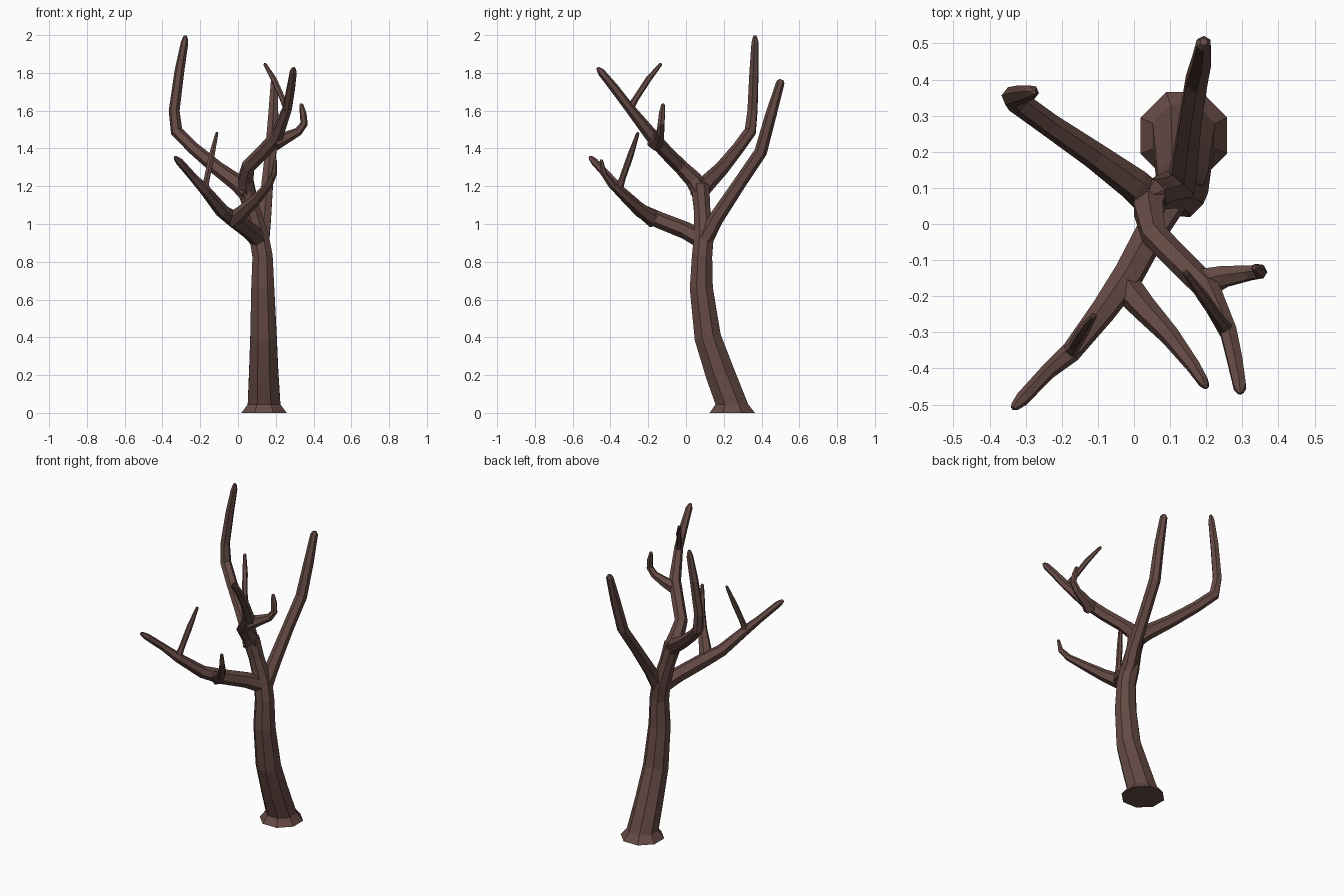
import bpy, bmesh, math
from mathutils import Vector

bark = bpy.data.materials.new("bark")
bark.diffuse_color = (0.13, 0.068, 0.058, 1)


def limb(name, pts, sides=6, grounded=False):
    """Tapered faceted tube through (x, y, z, radius) points, with a blunt tip."""
    centres = [Vector(p[:3]) for p in pts]
    radii = [p[3] for p in pts]
    # blunt, chamfered end
    end = (centres[-1] - centres[-2]).normalized()
    centres.append(centres[-1] + end * radii[-1] * 0.7)
    radii.append(radii[-1] * 0.5)
    bm = bmesh.new()
    rings = []
    n = len(centres)
    side = Vector((1, 0, 0))
    for i, c in enumerate(centres):
        t = Vector((0, 0, 0))
        if i > 0:
            t += (c - centres[i - 1]).normalized()
        if i < n - 1:
            t += (centres[i + 1] - c).normalized()
        if grounded and i < 2:
            t = Vector((0, 0, 1))
        t.normalize()
        if i == 0 and abs(t.x) > 0.9:
            side = Vector((0, 1, 0))
        side = (side - t * side.dot(t)).normalized()
        up = t.cross(side)
        ring = []
        for k in range(sides):
            a = 2 * math.pi * (k + 0.5) / sides
            ring.append(bm.verts.new(c + (side * math.cos(a) + up * math.sin(a)) * radii[i]))
        rings.append(ring)
    for a, b in zip(rings, rings[1:]):
        for k in range(sides):
            j = (k + 1) % sides
            bm.faces.new((a[k], a[j], b[j], b[k]))
    bm.faces.new(rings[0][::-1])
    bm.faces.new(rings[-1])
    mesh = bpy.data.meshes.new(name)
    bm.to_mesh(mesh)
    bm.free()
    mesh.materials.append(bark)
    ob = bpy.data.objects.new(name, mesh)
    bpy.context.collection.objects.link(ob)
    return ob


# Trunk with flared foot, leaning forward, rising to the upper fork
limb("trunk", [(0.138, 0.245, 0, 0.13), (0.138, 0.243, 0.045, 0.094),
               (0.136, 0.18, 0.21, 0.084), (0.135, 0.115, 0.40, 0.076),
               (0.131, 0.081, 0.66, 0.066), (0.13, 0.085, 0.83, 0.058),
               (0.11, 0.095, 0.94, 0.056), (0.072, 0.085, 1.08, 0.047),
               (0.04, 0.075, 1.20, 0.052)], 8, True)

# Back right limb
limb("back_limb", [(0.125, 0.09, 0.90, 0.045), (0.14, 0.16, 1.03, 0.04),
                   (0.155, 0.28, 1.21, 0.035), (0.173, 0.395, 1.38, 0.034),
                   (0.187, 0.45, 1.58, 0.03), (0.193, 0.50, 1.75, 0.022)])

# Tall limb at the back left
limb("left_limb", [(0.055, 0.06, 1.16, 0.05), (0.0, 0.11, 1.215, 0.046),
                   (-0.11, 0.19, 1.295, 0.038), (-0.235, 0.275, 1.40, 0.033),
                   (-0.325, 0.34, 1.49, 0.033), (-0.338, 0.352, 1.60, 0.029),
                   (-0.31, 0.36, 1.81, 0.026), (-0.283, 0.365, 1.96, 0.02),
                   (-0.279, 0.365, 1.99, 0.012)])

# Front right limb with two twigs
limb("right_limb", [(0.05, 0.085, 1.16, 0.05), (0.04, 0.04, 1.235, 0.046),
                    (0.055, -0.03, 1.305, 0.038), (0.135, -0.11, 1.385, 0.037),
                    (0.205, -0.18, 1.465, 0.036), (0.262, -0.30, 1.615, 0.026),
                    (0.28, -0.38, 1.72, 0.024), (0.293, -0.45, 1.805, 0.02),
                    (0.294, -0.464, 1.822, 0.011)])
limb("right_hook_twig", [(0.19, -0.165, 1.43, 0.045), (0.25, -0.145, 1.455, 0.032),
                         (0.32, -0.135, 1.49, 0.023), (0.35, -0.132, 1.53, 0.02),
                         (0.345, -0.127, 1.585, 0.018), (0.335, -0.122, 1.63, 0.011)])
limb("right_straight_twig", [(0.265, -0.305, 1.60, 0.022), (0.235, -0.265, 1.665, 0.016),
                             (0.19, -0.20, 1.765, 0.016), (0.143, -0.135, 1.845, 0.009)])

# Low front left limb with two twigs
limb("front_limb", [(0.115, 0.09, 0.915, 0.05), (0.06, 0.0, 0.965, 0.046),
                    (-0.015, -0.14, 1.02, 0.044), (-0.085, -0.24, 1.07, 0.037),
                    (-0.175, -0.355, 1.18, 0.029), (-0.24, -0.41, 1.25, 0.022),
                    (-0.31, -0.485, 1.33, 0.02), (-0.33, -0.505, 1.35, 0.013)])
limb("front_upright_twig", [(-0.18, -0.36, 1.17, 0.024), (-0.165, -0.337, 1.24, 0.017),
                            (-0.14, -0.295, 1.36, 0.017), (-0.112, -0.255, 1.48, 0.009)])
limb("front_side_twig", [(-0.03, -0.165, 1.02, 0.045), (0.03, -0.235, 1.07, 0.036),
                         (0.10, -0.31, 1.135, 0.028), (0.165, -0.395, 1.21, 0.02),
                         (0.192, -0.437, 1.27, 0.016), (0.198, -0.448, 1.335, 0.01)])
